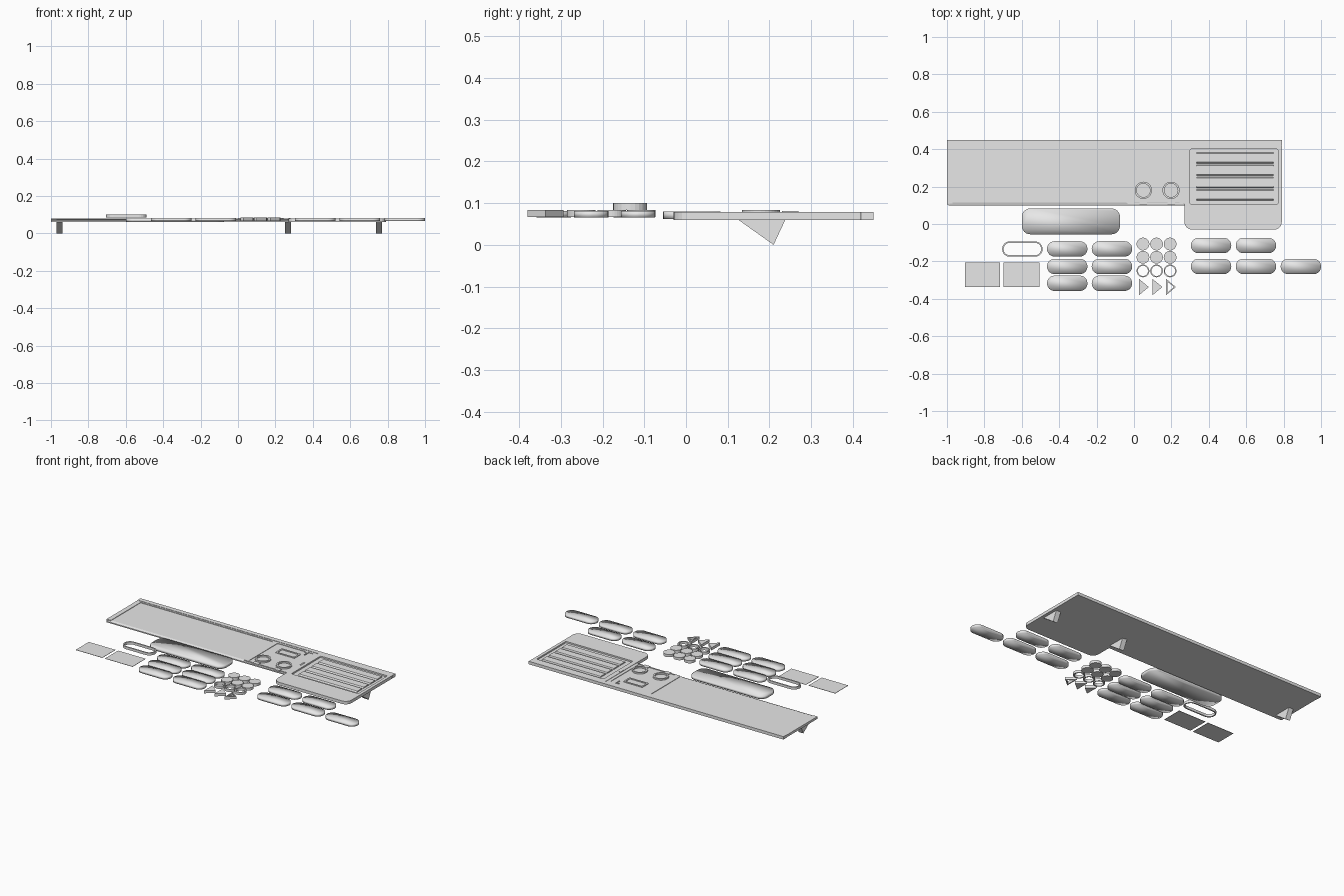
import bpy
import bmesh
from math import cos, sin, pi

cube = bpy.data.objects.get("Cube")
if cube:
    bpy.data.objects.remove(cube, do_unlink=True)

grey = bpy.data.materials.new("light_grey")
grey.use_nodes = True
grey.diffuse_color = (0.8, 0.8, 0.8, 1)
grey.node_tree.nodes["Principled BSDF"].inputs["Base Color"].default_value = (0.8, 0.8, 0.8, 1)


def rounded(x0, y0, x1, y1, r=0.01, back_r=None, steps=6):
    """Counter-clockwise rounded rectangle, with its own radius at the back."""
    b = r if back_r is None else back_r
    corners = [(x1 - b, y1 - b, b), (x0 + b, y1 - b, b), (x0 + r, y0 + r, r), (x1 - r, y0 + r, r)]
    pts = []
    for q, (cx, cy, rad) in enumerate(corners):
        for i in range(steps + 1):
            a = (q + i / steps) * pi / 2
            pts.append((cx + rad * cos(a), cy + rad * sin(a)))
    return pts


def circle(cx, cy, r, n=32):
    return [(cx + r * cos(2 * pi * i / n), cy + r * sin(2 * pi * i / n)) for i in range(n)]


def loft(name, loops, closed=False, smooth=False):
    """Skin a list of (outline, z) loops; closed joins last to first, else caps."""
    bm = bmesh.new()
    rows = [[bm.verts.new((x, y, z)) for x, y in pts] for pts, z in loops]
    n = len(rows[0])
    pairs = list(zip(rows, rows[1:]))
    if closed:
        pairs.append((rows[-1], rows[0]))
    for a, b in pairs:
        for i in range(n):
            j = (i + 1) % n
            bm.faces.new((a[i], a[j], b[j], b[i]))
    if not closed:
        bm.faces.new(rows[0][::-1])
        bm.faces.new(rows[-1])
    bmesh.ops.remove_doubles(bm, verts=bm.verts, dist=1e-5)
    bmesh.ops.recalc_face_normals(bm, faces=bm.faces)
    for f in bm.faces:
        f.smooth = smooth
    mesh = bpy.data.meshes.new(name)
    bm.to_mesh(mesh)
    bm.free()
    mesh.materials.append(grey)
    ob = bpy.data.objects.new(name, mesh)
    bpy.context.collection.objects.link(ob)
    return ob


def slab(name, pts, z0, z1, smooth=False):
    return loft(name, [(pts, z0), (pts, z1)], smooth=smooth)


def ring(name, outer, inner, z0, z1):
    return loft(name, [(outer, z0), (outer, z1), (inner, z1), (inner, z0)], closed=True)


def box(name, x0, y0, x1, y1, z0, z1):
    return slab(name, [(x0, y0), (x1, y0), (x1, y1), (x0, y1)], z0, z1)


# Long back panel with softened edges
loft("long_panel", [
    (rounded(-1, 0.10, 0.30, 0.44), 0.062),
    (rounded(-1, 0.10, 0.30, 0.44), 0.069),
    (rounded(-0.985, 0.115, 0.30, 0.44), 0.074)])
box("back_rail", -1, 0.42, 0.79, 0.45, 0.06, 0.079)
box("long_panel_back_lip", -0.97, 0.408, -0.04, 0.42, 0.07, 0.077)
box("long_panel_side_lip", -1, 0.11, -0.97, 0.42, 0.062, 0.077)

# Middle control area: frame, small screen, corner bracket and two dials
ring("control_frame", rounded(-0.04, 0.108, 0.27, 0.42), rounded(-0.005, 0.113, 0.25, 0.405), 0.07, 0.077)
ring("small_screen_frame", rounded(0.055, 0.295, 0.19, 0.36, 0.004),
     rounded(0.065, 0.305, 0.18, 0.35, 0.004), 0.07, 0.078)
box("bracket_top", 0.19, 0.395, 0.215, 0.402, 0.07, 0.078)
box("bracket_side", 0.208, 0.365, 0.215, 0.395, 0.07, 0.078)
for side, x in (("left", 0.05), ("right", 0.198)):
    ring("dial_ring_" + side, circle(x, 0.18, 0.046), circle(x, 0.18, 0.036), 0.07, 0.083)
    box("dial_tab_" + side, x - 0.02, 0.102, x + 0.02, 0.128, 0.07, 0.078)

# Deeper side console with a recessed, slatted tray
outline = rounded(0.27, -0.03, 0.79, 0.42, 0.04, 0.004)
tray = rounded(0.30, 0.105, 0.77, 0.40, 0.008, 0.008)
loft("console_base", [(outline, 0.06), (outline, 0.07)])
ring("console_rim", outline, tray, 0.07, 0.079)
for i in range(4):
    y = 0.125 + 0.066 * i
    loft("tray_slat_%d" % (i + 1), [
        (rounded(0.335, y, 0.745, y + 0.06, 0.002), 0.069),
        (rounded(0.335, y + 0.008, 0.745, y + 0.055, 0.002), 0.077)])
box("console_catch", 0.27, 0.23, 0.28, 0.27, 0.07, 0.081)

# Wedge feet
for name, x in (("left", 0.755), ("middle", 0.268), ("right", -0.955)):
    foot = [(0.12, 0.064), (0.24, 0.064), (0.21, 0)]
    ob = slab(name + "_foot", foot, x - 0.016, x + 0.016)
    for v in ob.data.vertices:
        v.co = (v.co.z, v.co.x, v.co.y)

# Large wrist pad
slab("large_pad", rounded(-0.6, -0.055, -0.075, 0.083, 0.045), 0.062, 0.08, smooth=True)


# Rounded keys in two groups, and one raised hollow key
def pill(cx, cy, inset=0.0):
    w, h = 0.108 - inset, 0.041 - inset
    return rounded(cx - w, cy - h, cx + w, cy + h, h - 0.001)


keys = [(x, y) for x in (-0.357, -0.118) for y in (-0.133, -0.227, -0.317)]
keys += [(x, y) for x in (0.412, 0.652) for y in (-0.115, -0.227)] + [(0.892, -0.227)]
for i, (x, y) in enumerate(keys):
    slab("key_%d" % (i + 1), pill(x, y), 0.065, 0.081, smooth=True)
ring("hollow_key", pill(-0.597, -0.134), pill(-0.597, -0.134, 0.008), 0.084, 0.10)

# Round buttons, ring buttons and arrow buttons
for i in range(3):
    x = 0.048 + 0.0725 * i
    for row, y in enumerate((-0.107, -0.178)):
        slab("round_button_%d_%d" % (row + 1, i + 1), circle(x, y, 0.034), 0.067, 0.084)
    ring("ring_button_%d" % (i + 1), circle(x, -0.251, 0.034), circle(x, -0.251, 0.027), 0.067, 0.084)
    left = x - 0.021
    arrow = [(left, -0.38), (left + 0.052, -0.337), (left, -0.294)]
    if i < 2:
        slab("arrow_button_%d" % (i + 1), arrow, 0.067, 0.084)
    else:
        hole = [(left + 0.007, -0.366), (left + 0.041, -0.337), (left + 0.007, -0.308)]
        ring("hollow_arrow_button", arrow, hole, 0.067, 0.084)

# Two thin display plates
for name, x0, x1 in (("right", -0.904, -0.717), ("left", -0.698, -0.505)):
    box("display_plate_" + name, x0, -0.337, x1, -0.206, 0.076, 0.078)
